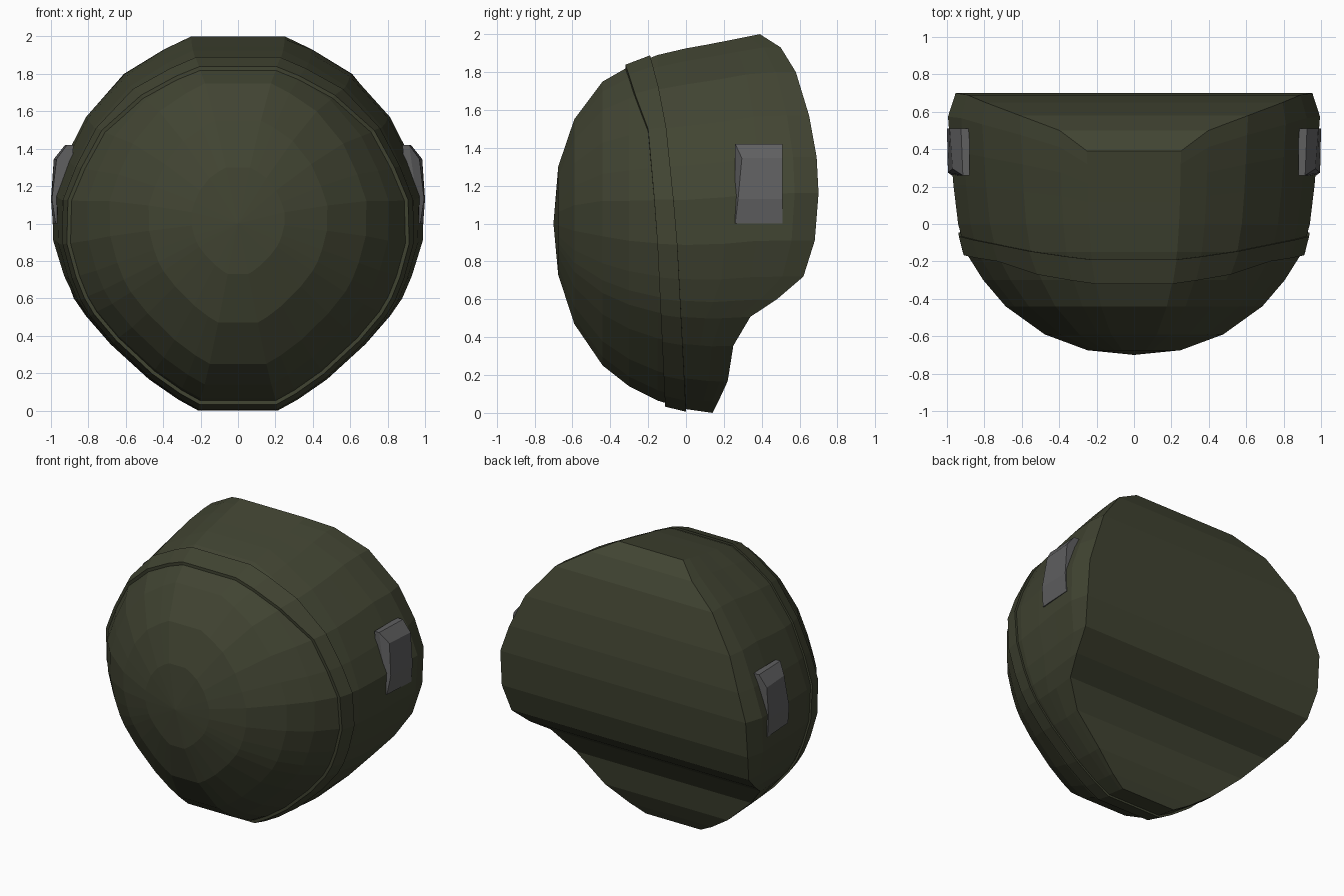
import bpy, bmesh

if "Cube" in bpy.data.objects:
    bpy.data.objects.remove(bpy.data.objects["Cube"])


def lerp(table, t):
    """Piecewise linear lookup; first column of the table is the key."""
    if t <= table[0][0]:
        return table[0][1:]
    for a, b in zip(table, table[1:]):
        if t <= b[0]:
            f = (t - a[0]) / (b[0] - a[0])
            return tuple(p + (q - p) * f for p, q in zip(a[1:], b[1:]))
    return table[-1][1:]


def material(name, rgb):
    m = bpy.data.materials.new(name)
    m.diffuse_color = (*rgb, 1)
    m.use_nodes = True
    m.node_tree.nodes["Principled BSDF"].inputs["Base Color"].default_value = m.diffuse_color
    return m


olive = material("dark_olive", (0.053, 0.058, 0.032))
grey = material("dark_grey", (0.115, 0.115, 0.118))


def make(name, verts, faces, mat):
    me = bpy.data.meshes.new(name)
    me.from_pydata(verts, [], faces)
    bm = bmesh.new()
    bm.from_mesh(me)
    bmesh.ops.recalc_face_normals(bm, faces=bm.faces)
    bm.to_mesh(me)
    bm.free()
    me.materials.append(mat)
    ob = bpy.data.objects.new(name, me)
    bpy.context.collection.objects.link(ob)
    return ob


# Half outline seen from the front (width, height, both about the middle)
half = [(.255, 1), (.40, .93), (.61, .8), (.815, .57), (.925, .35), (.995, .16),
        (.99, -.09), (.935, -.28), (.885, -.4), (.83, -.49), (.70, -.64),
        (.49, -.83), (.33, -.94), (.22, -1)]
outline = half + [(-u, v) for u, v in reversed(half)]
N, H = len(outline), len(half)

# Section size along the depth: y, half width, top z, bottom z
sections = [(-.675, .25, 1.30, .73), (-.59, .48, 1.55, .47), (-.44, .69, 1.75, .25),
            (-.3, .81, 1.83, .14), (-.15, .905, 1.89, .065), (0, .945, 1.925, .02),
            (.14, .965, 1.95, 0), (.39, .985, 2, 0), (.58, 1, 2, 0), (.71, .955, 2, 0)]
# Curve of the back face: outline height -> y
back = [(-1, .14), (-.94, .17), (-.83, .22), (-.64, .25), (-.49, .34), (-.4, .48),
        (-.28, .62), (-.09, .68), (.16, .7), (.35, .69), (.57, .65), (.8, .58),
        (.93, .5), (1, .39)]


def point(u, v, y, grow=0.0):
    w, top, bottom = lerp(sections, y)
    mid, h = (top + bottom) / 2, (top - bottom) / 2
    return (u * (w + grow), y, mid + v * (h + grow))


def ring_faces(a, b):
    return [(a + i, a + (i + 1) % N, b + (i + 1) % N, b + i) for i in range(N)]


# Main shell: domed front, rings running back to the curved rear edge
verts, faces = [], []
for s in sections[:6]:
    verts += [point(u, v, s[0]) for u, v in outline]
for t in (.3, .55, .82, 1):
    verts += [point(u, v, lerp(back, v)[0] * t) for u, v in outline]
rings = len(verts) // N
for r in range(rings - 1):
    faces += ring_faces(r * N, (r + 1) * N)
verts.append((0, -.7, 1.0))
faces += [(len(verts) - 1, i, (i + 1) % N) for i in range(N)]
# Rear face: strips straight across from side to side
o = (rings - 1) * N
faces += [(o + k, o + k + 1, o + N - 2 - k, o + N - 1 - k) for k in range(H - 1)]
make("shell", verts, faces, olive)

# Raised band around the shell, leaning forward at the top
front_edge = [(-1, -.11), (0, -.155), (.57, -.2), (.8, -.27), (1, -.32)]
rear_edge = [(-1, 0), (0, -.05), (.57, -.105), (.8, -.145), (1, -.19)]
verts, faces = [], []
for edge, grow in ((front_edge, -.03), (front_edge, .02), (rear_edge, .014), (rear_edge, -.03)):
    verts += [point(u, v, lerp(edge, v)[0], grow) for u, v in outline]
for r in range(4):
    faces += ring_faces(r * N, (r + 1) % 4 * N)
make("band", verts, faces, olive)

# Side plates: blocks with sloped top and front corner, one each side
# (inner loop on the shell, outer loop as x, y, z)
inner = [(.90, .26, 1.0), (.90, .51, 1.0), (.88, .51, 1.42), (.88, .26, 1.42)]
outer = [(.975, .26, 1.0), (.99, .51, 1.0), (.925, .51, 1.42), (.915, .26, 1.42)]
face = [(.995, .275, 1.13), (1.0, .51, 1.13), (.985, .51, 1.345), (.97, .295, 1.345)]
plate = inner + outer + face
plate_faces = [(0, 1, 2, 3), (8, 9, 10, 11)]
for a, b in ((0, 4), (4, 8)):
    plate_faces += [(a + i, a + (i + 1) % 4, b + (i + 1) % 4, b + i) for i in range(4)]
for side, name in ((1, "right_side_plate"), (-1, "left_side_plate")):
    make(name, [(side * x, y, z) for x, y, z in plate], plate_faces, grey)
